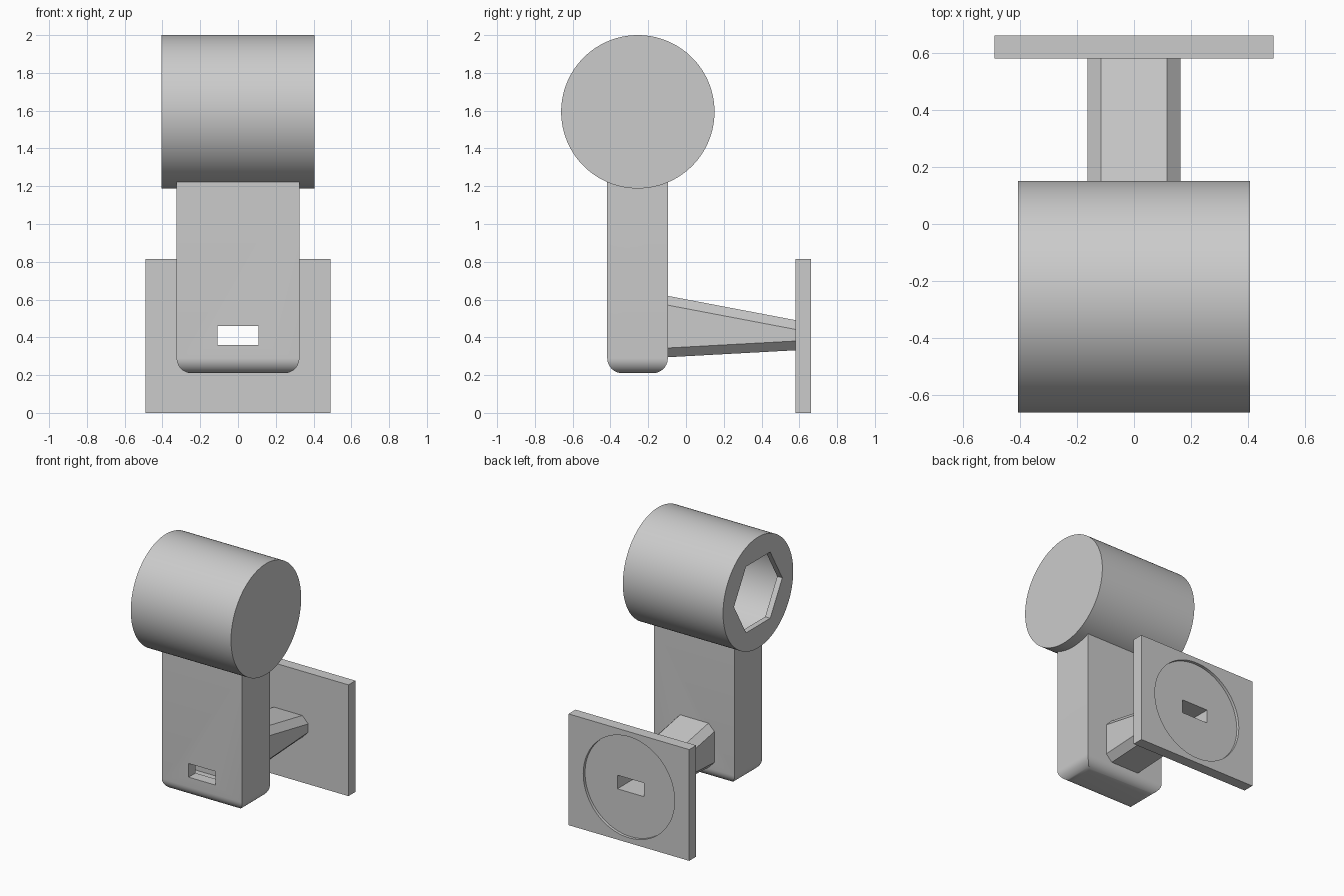
import bpy, bmesh, math
from mathutils import Matrix, Vector

cube = bpy.data.objects.get("Cube")
if cube:
    bpy.data.objects.remove(cube, do_unlink=True)

GREY = (0.6, 0.6, 0.6, 1.0)
grey = bpy.data.materials.new("light grey")
grey.use_nodes = True
grey.diffuse_color = GREY
grey.node_tree.nodes["Principled BSDF"].inputs["Base Color"].default_value = GREY


def finish(name, bm):
    bmesh.ops.recalc_face_normals(bm, faces=bm.faces)
    mesh = bpy.data.meshes.new(name)
    bm.to_mesh(mesh)
    bm.free()
    mesh.materials.append(grey)
    obj = bpy.data.objects.new(name, mesh)
    bpy.context.collection.objects.link(obj)
    return obj


def box(name, lo, hi, round_bottom=0):
    """Box between two corners, optionally with rounded bottom edges."""
    lo, hi = Vector(lo), Vector(hi)
    bm = bmesh.new()
    place = Matrix.Translation((lo + hi) / 2) @ Matrix.Diagonal((*(hi - lo), 1))
    bmesh.ops.create_cube(bm, size=1, matrix=place)
    if round_bottom:
        edges = [e for e in bm.edges if all(v.co.z < lo.z + 0.001 for v in e.verts)]
        bmesh.ops.bevel(bm, geom=edges, offset=round_bottom, segments=10,
                        profile=0.5, affect='EDGES')
    return finish(name, bm)


def rod(name, centre, radius, length, sides, axis):
    """Prism or cylinder lying along the x or y axis."""
    bm = bmesh.new()
    turn = Matrix.Rotation(math.pi / 2, 4, 'Y' if axis == 'x' else 'X')
    bmesh.ops.create_cone(bm, cap_ends=True, segments=sides, radius1=radius,
                          radius2=radius, depth=length,
                          matrix=Matrix.Translation(centre) @ turn)
    return finish(name, bm)


def combine(obj, other, operation):
    """Apply a boolean and discard the helper."""
    mod = obj.modifiers.new("combine", 'BOOLEAN')
    mod.operation, mod.solver, mod.object = operation, 'EXACT', other
    graph = bpy.context.evaluated_depsgraph_get()
    mesh = bpy.data.meshes.new_from_object(obj.evaluated_get(graph))
    obj.modifiers.clear()
    obj.data = mesh
    bpy.data.objects.remove(other, do_unlink=True)


def cut_slot(obj):
    combine(obj, box("slot_cutter", (-0.108, -1, 0.36), (0.108, 1, 0.46)), 'DIFFERENCE')


# Upright arm with rounded foot, joined to the round head
HEAD = Vector((0, -0.255, 1.594))
body = box("head_and_arm", (-0.325, -0.417, 0.21), (0.325, -0.096, 1.5), 0.08)
combine(body, rod("head", HEAD, 0.406, 0.812, 128, 'x'), 'UNION')

# Hollow head, opened by a hexagonal socket on one end
combine(body, rod("hollow", HEAD, 0.365, 0.73, 128, 'x'), 'DIFFERENCE')
combine(body, rod("socket", HEAD - Vector((0.4, 0, 0)), 0.28, 0.2, 6, 'x'), 'DIFFERENCE')

# Hollow arm and slot
combine(body, box("arm_hollow", (-0.245, -0.337, 0.29), (0.245, -0.176, 1.1)), 'DIFFERENCE')
cut_slot(body)

# Tapering strut with chamfered corners
bm = bmesh.new()
rings = []
for y, bottom, top in ((-0.11, 0.294, 0.622), (0.59, 0.332, 0.489)):
    half = [(0.115, bottom), (0.163, bottom + 0.049),
            (0.163, top - 0.049), (0.115, top)]
    outline = half + [(-x, z) for x, z in reversed(half)]
    rings.append([bm.verts.new((x, y, z)) for x, z in outline])
for ring in rings:
    bm.faces.new(ring)
for i in range(8):
    j = (i + 1) % 8
    bm.faces.new((rings[0][i], rings[0][j], rings[1][j], rings[1][i]))
strut = finish("strut", bm)
cut_slot(strut)

# Mounting plate with a shallow round recess on the back
plate = box("mounting_plate", (-0.489, 0.58, 0), (0.489, 0.661, 0.815))
combine(plate, rod("recess", (0, 0.69, 0.408), 0.37, 0.1, 96, 'y'), 'DIFFERENCE')
cut_slot(plate)

# Smooth curved surfaces, keep hard edges
for obj in (body, strut, plate):
    bpy.ops.object.select_all(action='DESELECT')
    obj.select_set(True)
    bpy.context.view_layer.objects.active = obj
    bpy.ops.object.shade_smooth_by_angle(angle=math.radians(30))
